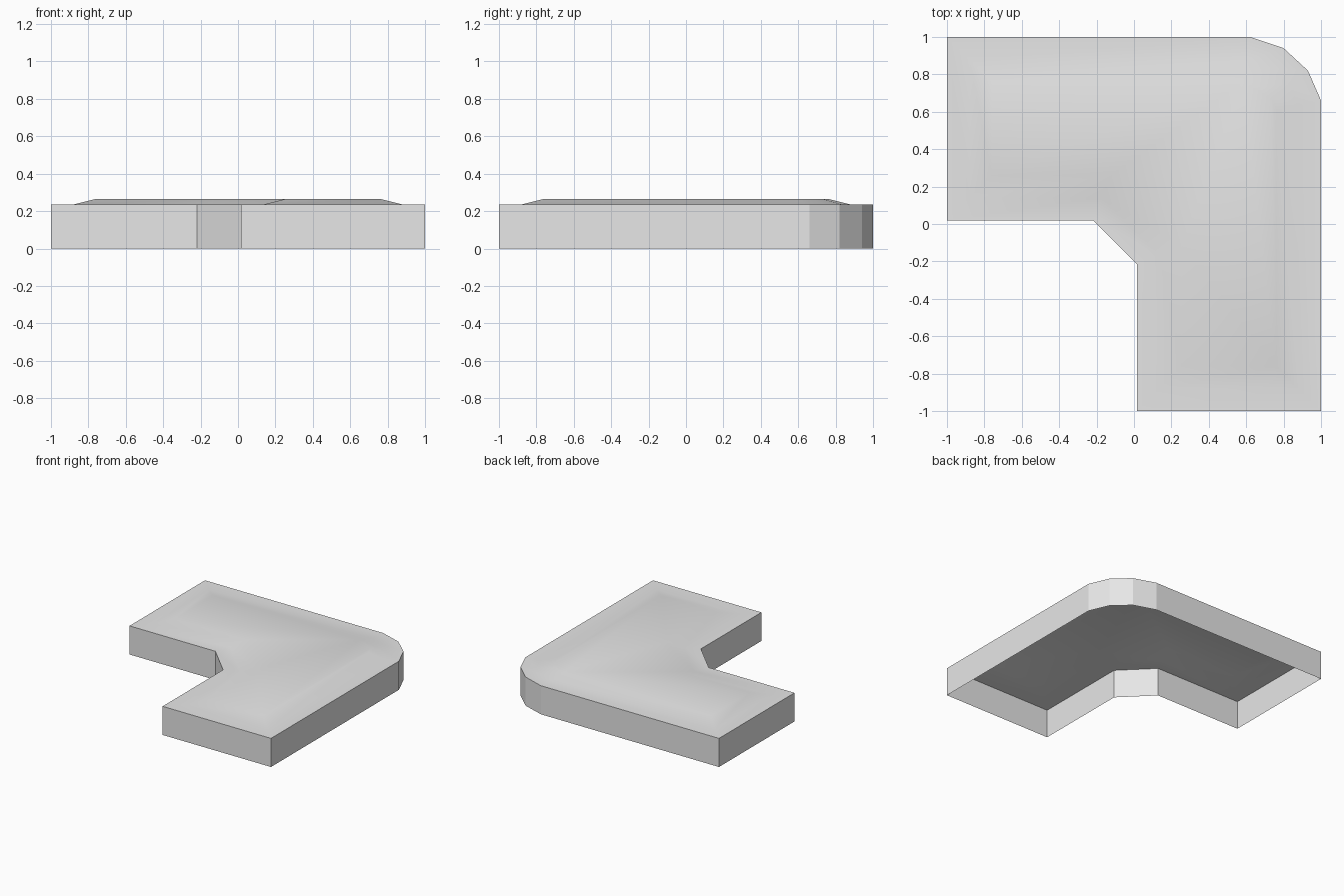
import bpy, bmesh, math

cube = bpy.data.objects.get("Cube")
if cube:
    bpy.data.objects.remove(cube, do_unlink=True)

WALL_HEIGHT = 0.235
RIM_WIDTH = 0.12
CROWN_RISE = 0.03

# Corner-shaped plan, counter-clockwise from the front of the front arm
OUTLINE = [(0.015, -1), (1, -1), (1, 0.66), (0.93, 0.82), (0.8, 0.94),
           (0.62, 1), (-1, 1), (-1, 0.02), (-0.22, 0.02), (0.015, -0.215)]

grey = bpy.data.materials.new("plain_grey")
grey.use_nodes = True
grey.diffuse_color = (0.8, 0.8, 0.8, 1)
grey.node_tree.nodes["Principled BSDF"].inputs["Base Color"].default_value = (0.8, 0.8, 0.8, 1)

bm = bmesh.new()

# Thin outer walls, open underneath
low = [bm.verts.new((x, y, 0)) for x, y in OUTLINE]
high = [bm.verts.new((x, y, WALL_HEIGHT)) for x, y in OUTLINE]
for i in range(len(low)):
    j = (i + 1) % len(low)
    bm.faces.new((low[i], low[j], high[j], high[i]))

# Top: flat rim, then a gentle slope up to the raised centre
top = bm.faces.new(high)
bm.normal_update()
for rise in (0, CROWN_RISE):
    bmesh.ops.inset_region(bm, faces=[top], thickness=RIM_WIDTH, depth=0,
                           use_even_offset=True, use_boundary=True)
    for v in top.verts:
        v.co.z += rise
    bm.normal_update()

mesh = bpy.data.meshes.new("corner_slab")
bm.to_mesh(mesh)
bm.free()
mesh.materials.append(grey)
slab = bpy.data.objects.new("corner_slab", mesh)
bpy.context.collection.objects.link(slab)

# Soft crown, crisp wall facets
bpy.ops.object.select_all(action="DESELECT")
slab.select_set(True)
bpy.context.view_layer.objects.active = slab
bpy.ops.object.shade_smooth_by_angle(angle=math.radians(16))
